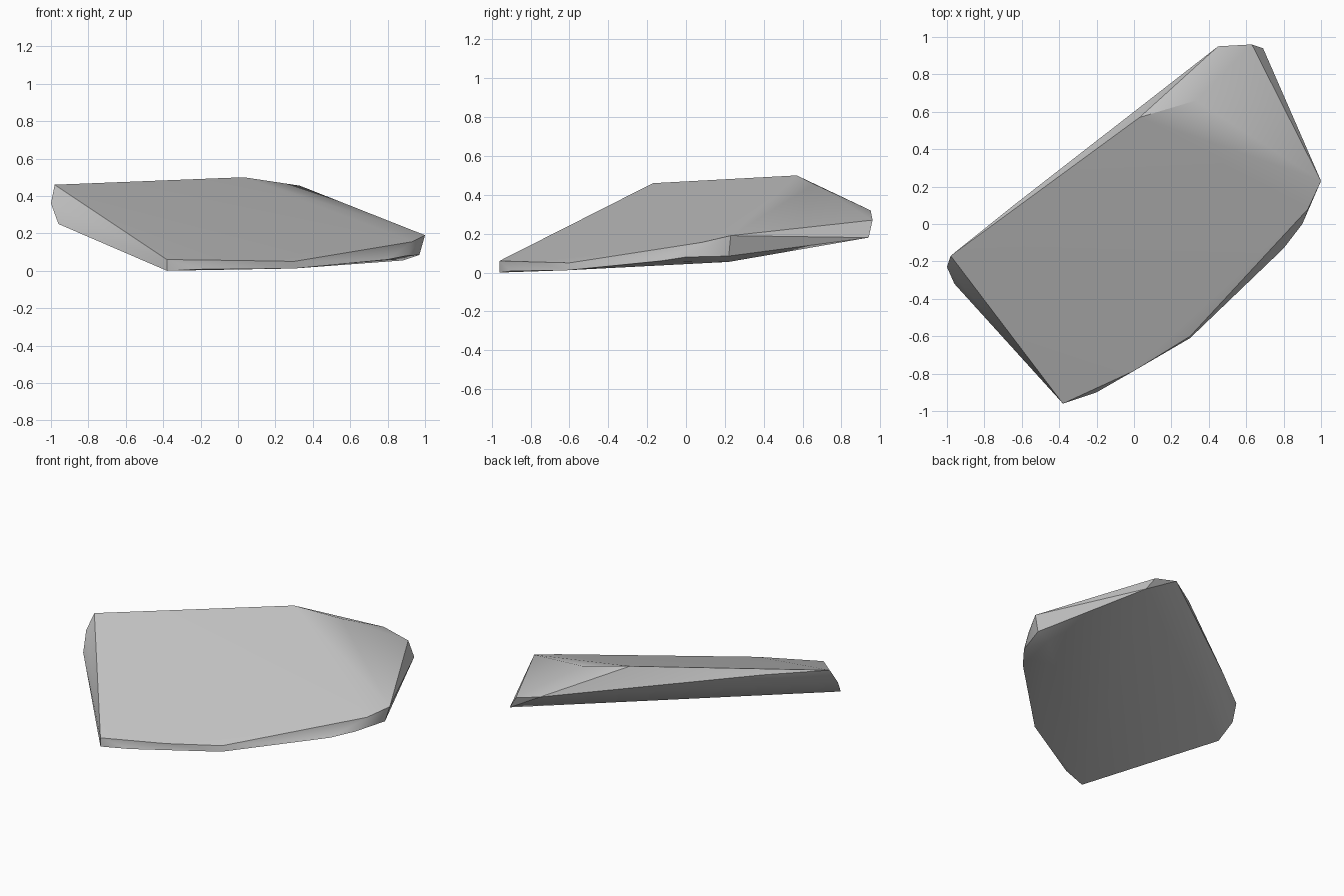
import bpy, bmesh, math

cube = bpy.data.objects.get("Cube")
if cube:
    bpy.data.objects.remove(cube, do_unlink=True)

# Stone colour
stone = bpy.data.materials.new("stone_grey")
stone.use_nodes = True
grey = (0.55, 0.55, 0.55, 1)
stone.diffuse_color = grey
stone.node_tree.nodes["Principled BSDF"].inputs["Base Color"].default_value = grey

# Corners of the tilted top face
top_corners = [(-0.98, -0.17, 0.46), (0.03, 0.57, 0.50), (0.33, 0.66, 0.455),
               (1.0, 0.23, 0.19), (-0.38, -0.96, 0.06), (0, -0.785, 0.055),
               (0.3, -0.6, 0.05)]
# Chipped raised end
left_end = [(-1.0, -0.23, 0.36), (-0.96, -0.32, 0.25), (-0.65, 0.095, 0.44)]
# Broken back corner
back_corner = [(0.45, 0.95, 0.32), (0.63, 0.96, 0.27), (0.69, 0.94, 0.18)]
# Chipped low side and the underside rim
low_side = [(0.97, 0.22, 0.085), (0.93, 0.08, 0.155), (0.9, 0, 0.08),
            (0.8, -0.13, 0.06), (0.88, 0.22, 0.055)]
underside = [(-0.38, -0.96, 0), (-0.2, -0.9, 0.008), (0.3, -0.61, 0.012)]

# Rock slab as the convex shell around its corners
bm = bmesh.new()
for corner in top_corners + left_end + back_corner + low_side + underside:
    bm.verts.new(corner)
hull = bmesh.ops.convex_hull(bm, input=bm.verts[:])
loose = {v for v in hull["geom_interior"] + hull["geom_unused"]
         if isinstance(v, bmesh.types.BMVert)}
bmesh.ops.delete(bm, geom=list(loose), context="VERTS")
bmesh.ops.recalc_face_normals(bm, faces=bm.faces[:])

mesh = bpy.data.meshes.new("rock_slab")
bm.to_mesh(mesh)
bm.free()
mesh.materials.append(stone)
rock = bpy.data.objects.new("rock_slab", mesh)
bpy.context.collection.objects.link(rock)

# Soften shallow facets, keep the hard ridges
bpy.ops.object.select_all(action="DESELECT")
rock.select_set(True)
bpy.context.view_layer.objects.active = rock
bpy.ops.object.shade_smooth_by_angle(angle=math.radians(30))
